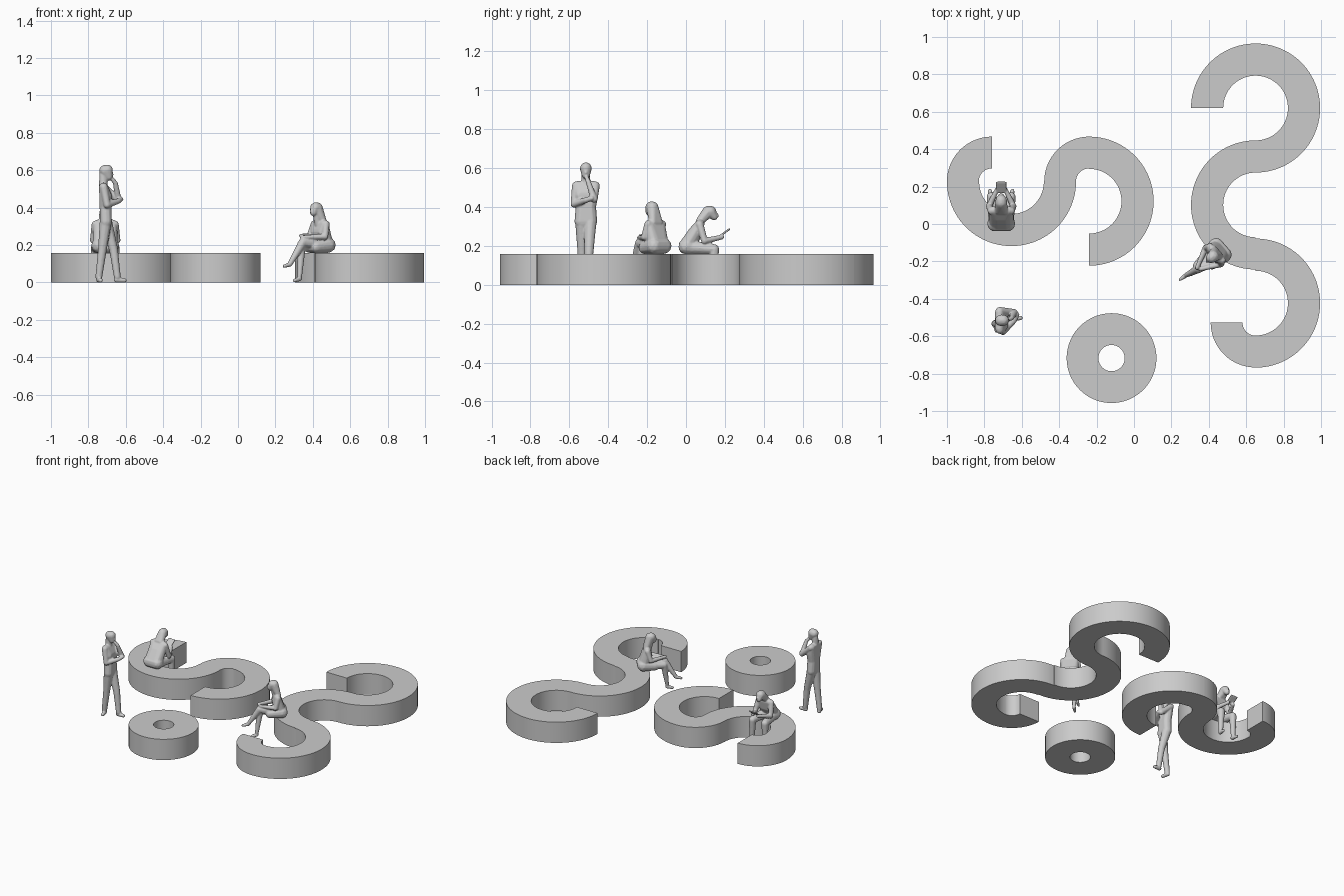
import bpy, bmesh, math
from mathutils import Matrix, Vector

H = 0.157                    # bench height
BIG = (0.173, 0.345)         # inner / outer radius of wide bends
SMALL = (0.07, 0.24)         # inner / outer radius of tight bends


def finish(name, bm, angle=35):
    bmesh.ops.recalc_face_normals(bm, faces=bm.faces)
    me = bpy.data.meshes.new(name)
    bm.to_mesh(me)
    bm.free()
    me.shade_smooth()
    me.set_sharp_from_angle(angle=math.radians(angle))
    ob = bpy.data.objects.new(name, me)
    bpy.context.collection.objects.link(ob)
    return ob


def bench(name, cx, cy, radii, a0, a1):
    """Curved block between two angles in degrees."""
    bm = bmesh.new()
    n = max(8, round(abs(a1 - a0) / 3.75))
    rings = []
    for i in range(n + 1):
        a = math.radians(a0 + (a1 - a0) * i / n)
        rings.append([bm.verts.new((cx + r * math.cos(a), cy + r * math.sin(a), z))
                      for r, z in ((radii[0], 0), (radii[1], 0), (radii[1], H), (radii[0], H))])
    for p, q in zip(rings, rings[1:]):
        for k in range(4):
            j = (k + 1) % 4
            bm.faces.new((p[k], p[j], q[j], q[k]))
    bm.faces.new(rings[0])
    bm.faces.new(rings[-1])
    return finish(name, bm)


def hull(bm, balls):
    """Convex hull around a few balls (forward, left, up, radius)."""
    part = bmesh.new()
    for x, y, z, r in balls:
        bmesh.ops.create_icosphere(part, subdivisions=2, radius=r,
                                   matrix=Matrix.Translation((x, y, z)))
    pts = [v.co.copy() for v in part.verts]
    part.free()
    vs = [bm.verts.new(p) for p in pts]
    bmesh.ops.convex_hull(bm, input=vs)
    bmesh.ops.delete(bm, geom=[v for v in vs if v.is_valid and not v.link_faces], context='VERTS')


def limb(bm, balls):
    for a, b in zip(balls, balls[1:]):
        hull(bm, [a, b])


def pair(*balls):
    """Each ball on both sides of the body."""
    return [(x, s * y, z, r) for x, y, z, r in balls for s in (1, -1)]


def figure(name, x, y, heading, hulls, limbs):
    bm = bmesh.new()
    for h in hulls:
        hull(bm, h)
    for l in limbs:
        limb(bm, l)
    ob = finish(name, bm, 180)
    ob.location = (x, y, 0)
    ob.rotation_euler.z = math.radians(heading)
    rm = ob.modifiers.new("fuse", 'REMESH')
    rm.mode = 'VOXEL'
    rm.voxel_size = 0.0045
    rm.use_smooth_shade = True
    sm = ob.modifiers.new("soften", 'SMOOTH')
    sm.factor, sm.iterations = 0.5, 2


# Long winding bench on the right
bench("right_bench_start", 0.65, 0.62, BIG, 180, 45)
bench("right_bench_upper_bend", 0.65, 0.62, BIG, 45, -90)
bench("right_bench_middle_bend", 0.65, 0.102, BIG, 90, 270)
bench("right_bench_lower_bend", 0.65, -0.423, BIG, 90, -90)
bench("right_bench_end", 0.65, -0.527, SMALL, 270, 180)

# Winding bench on the left
bench("left_bench_start", -0.76, 0.227, SMALL, 90, 180)
bench("left_bench_lower_bend", -0.655, 0.227, BIG, 180, 360)
bench("left_bench_link", -0.24, 0.227, SMALL, 180, 90)
bench("left_bench_end", -0.24, 0.122, BIG, 90, -90)

# Round bench of two halves
for i in range(2):
    bench(f"round_bench_half_{i + 1}", -0.12, -0.717, SMALL, 45 + 180 * i, 225 + 180 * i)

# Standing man, one hand on chin
figure("standing_man", -0.70, -0.515, 0, [
    [(-0.012, 0, 0.598, 0.031), (0.008, 0, 0.566, 0.022), (0.002, 0, 0.6, 0.03)],       # head
    [(0.03, 0, 0.575, 0.006), (0.024, 0, 0.588, 0.006)],                                # nose
    [(-0.02, 0, 0.575, 0.022), (-0.02, 0, 0.52, 0.024)],                                # neck
    pair((-0.02, 0.042, 0.51, 0.024), (-0.008, 0.03, 0.46, 0.034), (-0.008, 0.02, 0.40, 0.033)),
    pair((-0.008, 0.02, 0.40, 0.033), (-0.006, 0.026, 0.325, 0.033)),                   # jacket
], [
    [(-0.004, 0.022, 0.32, 0.033), (0.035, 0.016, 0.175, 0.024), (0.055, 0.01, 0.03, 0.019)],
    [(0.05, 0.01, 0.014, 0.015), (0.093, 0.012, 0.011, 0.012)],
    [(-0.008, -0.022, 0.32, 0.033), (-0.025, -0.02, 0.175, 0.024), (-0.044, -0.018, 0.03, 0.019)],
    [(-0.044, -0.012, 0.014, 0.015), (-0.034, -0.055, 0.011, 0.012)],
    [(-0.018, 0.05, 0.51, 0.022), (0.06, 0.042, 0.44, 0.019), (0.045, 0.012, 0.53, 0.013),
     (0.03, 0.004, 0.55, 0.011)],
    [(-0.018, -0.05, 0.51, 0.022), (0.0, -0.06, 0.415, 0.019), (0.06, 0.0, 0.435, 0.015),
     (0.075, 0.03, 0.445, 0.013)],
])

# Seated woman with crossed legs
figure("seated_woman", 0.46, -0.14, 221, [
    [(0.06, 0, 0.399, 0.03), (0.075, 0, 0.373, 0.019)],                                 # head
    [(0.096, 0, 0.378, 0.005), (0.09, 0, 0.39, 0.005)],                                 # nose
    [(0.05, 0, 0.397, 0.032), (0.022, 0.02, 0.32, 0.02), (0.022, -0.02, 0.32, 0.02)],   # hair
    [(0.06, 0, 0.37, 0.016), (0.04, 0, 0.31, 0.022)],
    pair((0.03, 0.038, 0.312, 0.023), (0.03, 0.022, 0.27, 0.035), (0.01, 0.025, 0.215, 0.038)),
    pair((0.0, 0.032, 0.2, 0.042), (0.08, 0.026, 0.19, 0.032)),                         # skirt
], [
    [(0.0, -0.03, 0.197, 0.038), (0.145, -0.018, 0.19, 0.024), (0.168, -0.005, 0.035, 0.013)],
    [(0.168, -0.005, 0.02, 0.013), (0.205, -0.005, 0.01, 0.01)],
    [(0.0, 0.03, 0.2, 0.038), (0.15, 0.0, 0.215, 0.024), (0.225, -0.018, 0.1, 0.013)],
    [(0.225, -0.018, 0.097, 0.013), (0.263, -0.022, 0.087, 0.009)],
    [(0.028, 0.048, 0.312, 0.02), (0.045, 0.06, 0.245, 0.017), (0.145, 0.008, 0.242, 0.011)],
    [(0.028, -0.048, 0.312, 0.02), (0.05, -0.06, 0.245, 0.017), (0.155, -0.01, 0.25, 0.011)],
])

# Seated reader with an open book
legs = [[(0.0, s * 0.03, 0.195, 0.037), (0.145, s * 0.052, 0.183, 0.026), (0.145, s * 0.055, 0.03, 0.016)]
        for s in (1, -1)]
feet = [[(0.14, s * 0.055, 0.015, 0.015), (0.178, s * 0.06, 0.011, 0.011)] for s in (1, -1)]
arms = [[(0.07, s * 0.052, 0.31, 0.021), (0.095, s * 0.065, 0.225, 0.017), (0.185, s * 0.022, 0.245, 0.012)]
        for s in (1, -1)]
figure("seated_reader", -0.71, 0.0, 90, [
    [(0.125, 0, 0.376, 0.031), (0.145, 0, 0.35, 0.019)],                                # head
    [(0.166, 0, 0.354, 0.005), (0.16, 0, 0.365, 0.005)],                                # nose
    [(0.115, 0, 0.375, 0.032), (0.07, 0.016, 0.325, 0.02), (0.07, -0.016, 0.325, 0.02)],  # hair
    pair((0.072, 0.04, 0.312, 0.024), (0.05, 0.025, 0.27, 0.037), (0.008, 0.028, 0.205, 0.04)),
    pair((0.0, 0.035, 0.197, 0.04), (0.03, 0.035, 0.19, 0.034)),
    pair((0.17, 0.024, 0.248, 0.005), (0.222, 0.024, 0.285, 0.005)),                    # book
], legs + feet + arms)
